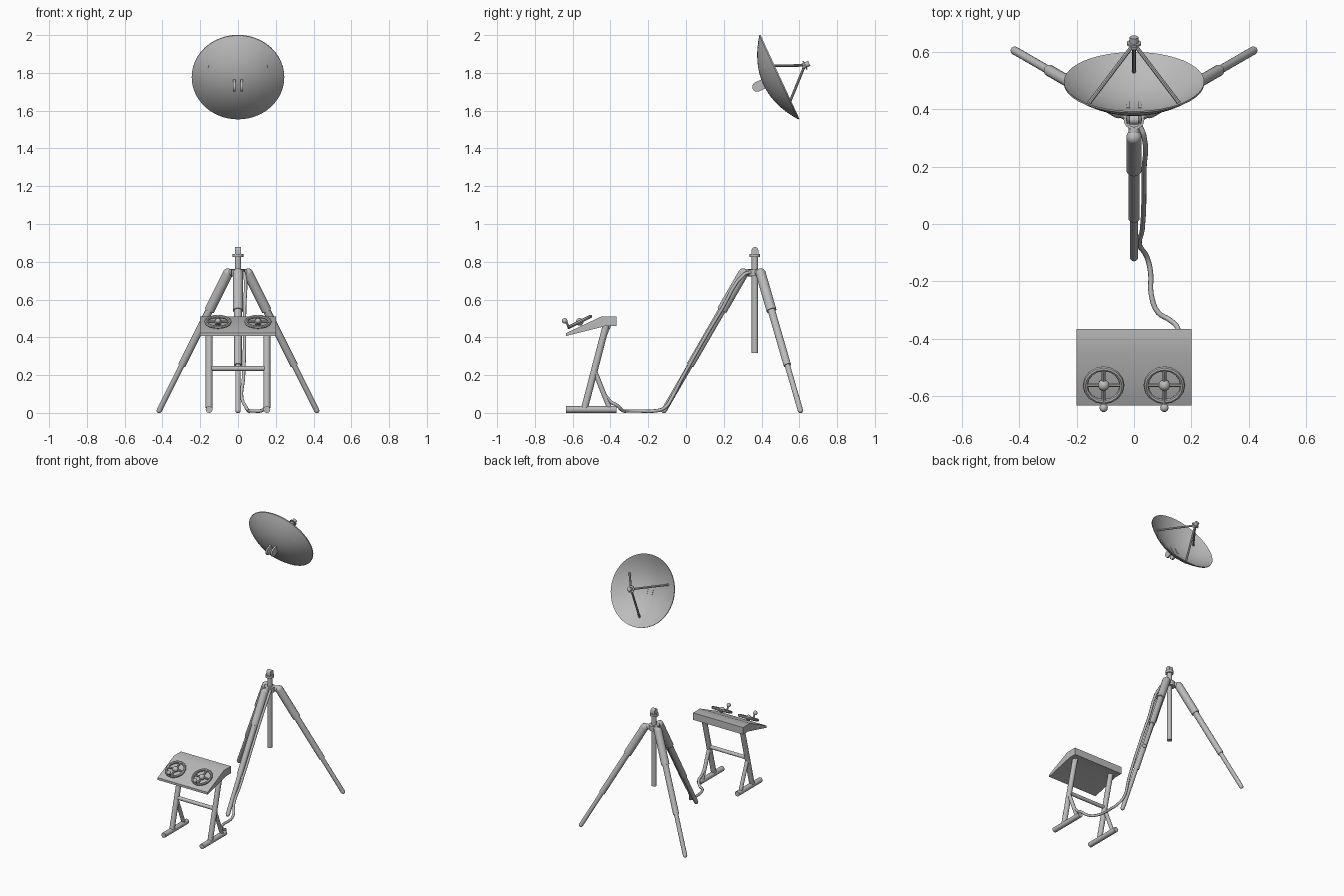
import bpy
import bmesh
import math
from mathutils import Vector, Matrix

cube = bpy.data.objects.get("Cube")
if cube:
    bpy.data.objects.remove(cube, do_unlink=True)

GREY = (0.5, 0.5, 0.5, 1)
metal = bpy.data.materials.new("grey_metal")
metal.use_nodes = True
metal.diffuse_color = GREY
metal.node_tree.nodes["Principled BSDF"].inputs["Base Color"].default_value = GREY
parts = []


def finish(name, bm, matrix=None):
    bmesh.ops.recalc_face_normals(bm, faces=bm.faces)
    if matrix:
        bm.transform(matrix)
    mesh = bpy.data.meshes.new(name)
    bm.to_mesh(mesh)
    bm.free()
    mesh.materials.append(metal)
    obj = bpy.data.objects.new(name, mesh)
    bpy.context.collection.objects.link(obj)
    parts.append(obj)
    return obj


def rod(name, a, b, r, r2=None, sides=16, matrix=None):
    a, b = Vector(a), Vector(b)
    d = b - a
    place = Matrix.Translation((a + b) / 2) @ d.to_track_quat('Z', 'Y').to_matrix().to_4x4()
    bm = bmesh.new()
    bmesh.ops.create_cone(bm, cap_ends=True, segments=sides, radius1=r,
                          radius2=r if r2 is None else r2, depth=d.length, matrix=place)
    return finish(name, bm, matrix)


def ball(name, p, r, matrix=None):
    bm = bmesh.new()
    bmesh.ops.create_uvsphere(bm, u_segments=16, v_segments=10, radius=r,
                              matrix=Matrix.Translation(p))
    return finish(name, bm, matrix)


def revolve(name, profile, steps, matrix, closed=True):
    # spin an (r, z) profile around the local z axis
    bm = bmesh.new()
    verts = [bm.verts.new((r, 0, z)) for r, z in profile]
    edges = [bm.edges.new(pair) for pair in zip(verts, verts[1:])]
    if closed:
        edges.append(bm.edges.new((verts[-1], verts[0])))
    bmesh.ops.spin(bm, geom=verts + edges, cent=(0, 0, 0), axis=(0, 0, 1),
                   angle=math.tau, steps=steps)
    bmesh.ops.remove_doubles(bm, verts=bm.verts, dist=0.0001)
    return finish(name, bm, matrix)


def extrude_x(name, outline, x0, x1):
    # push a (y, z) outline along x
    bm = bmesh.new()
    face = bm.faces.new([bm.verts.new((x0, y, z)) for y, z in outline])
    out = bmesh.ops.extrude_face_region(bm, geom=[face])
    bmesh.ops.translate(bm, vec=(x1 - x0, 0, 0),
                        verts=[v for v in out["geom"] if isinstance(v, bmesh.types.BMVert)])
    return finish(name, bm)


# Dish: thin paraboloid tilted up and backwards
R, DEPTH = 0.245, 0.09
tilt = Matrix.Translation((0, 0.491, 1.776)) @ Matrix.Rotation(math.radians(-65.1), 4, 'X')


def bowl(r):
    return DEPTH * ((r / R) ** 2 - 1)


radii = [R * i / 10 for i in range(11)]
profile = [(r, bowl(r)) for r in radii] + [(r, bowl(r) + 0.007) for r in reversed(radii)]
revolve("dish", profile, 48, tilt, closed=False)

# Feed horn on three struts
for i, (x, y) in enumerate([(0.16, -0.085), (-0.16, -0.085), (0, 0.18)]):
    rod(f"feed_strut_{i}", (x, y, bowl(math.hypot(x, y))), (0, 0, 0.152), 0.007, sides=8, matrix=tilt)
rod("feed_horn", (0, 0, 0.135), (0, 0, 0.178), 0.015, matrix=tilt)
rod("feed_plate", (0, 0, 0.15), (0, 0, 0.157), 0.025, matrix=tilt)

# Pair of rounded mounting tabs behind the dish
tip, back = Vector((0.377, 1.726)), Vector((0.906, 0.42))
side = Vector((-0.42, 0.906))
outline = [tip + 0.026 * (side * math.cos(t) - back * math.sin(t))
           for t in (math.pi * i / 10 for i in range(11))]
outline += [tip + back * 0.045 - side * 0.026, tip + back * 0.045 + side * 0.026]
for s, label in ((1, "left"), (-1, "right")):
    extrude_x(f"dish_tab_{label}", outline, s * 0.02 - 0.006, s * 0.02 + 0.006)

# Tripod column, collar and rounded head
CY = 0.365
rod("tripod_column", (0, CY, 0.317), (0, CY, 0.83), 0.017)
rod("tripod_collar", (0, CY, 0.825), (0, CY, 0.842), 0.028)
rod("tripod_hub", (0, CY, 0.725), (0, CY, 0.76), 0.036)
head = [(CY + 0.018 * math.cos(t), 0.86 + 0.018 * math.sin(t))
        for t in (math.pi * i / 10 for i in range(11))]
head += [(CY - 0.018, 0.835), (CY + 0.018, 0.835)]
extrude_x("tripod_head", head, -0.016, 0.016)

# Three telescopic legs
for name, angle in (("front", -90), ("back_left", 30), ("back_right", 150)):
    out = Vector((math.cos(math.radians(angle)), math.sin(math.radians(angle)), 0))

    def at(r, z):
        return Vector((0, CY, z)) + out * r

    top, foot = at(0.062, 0.738), at(0.482, 0.012)
    rod(f"{name}_hub_arm", at(0.01, 0.742), at(0.062, 0.742), 0.019)
    ball(f"{name}_leg_elbow", top, 0.027)
    for part, a, b, r in (("upper", 0, 0.27, 0.027), ("middle", 0.26, 0.67, 0.02),
                          ("lower", 0.66, 1, 0.0145)):
        rod(f"{name}_leg_{part}", top.lerp(foot, a), top.lerp(foot, b), r)
    ball(f"{name}_leg_tip", foot, 0.0135)

# Console desk top with a sloping panel
desk = [(-0.634, 0.407), (-0.425, 0.46), (-0.367, 0.46), (-0.367, 0.511),
        (-0.447, 0.511), (-0.634, 0.423)]
extrude_x("console_top", desk, -0.2, 0.2)

# Console stand and handwheels, mirrored on both sides
for s, label in ((1, "left"), (-1, "right")):
    x = s * 0.153
    rod(f"console_foot_{label}", (x, -0.634, 0.018), (x, -0.367, 0.018), 0.018)
    rod(f"console_leg_{label}", (x, -0.537, 0.025), (x, -0.42, 0.475), 0.018)
    rod(f"console_brace_{label}", (x, -0.405, 0.025), (x, -0.485, 0.225), 0.013)

    wheel = Matrix.Translation((s * 0.106, -0.563, 0.482)) @ Matrix.Rotation(math.radians(26.5), 4, 'X')
    ring = [(0.064 + 0.009 * math.cos(t), 0.009 * math.sin(t))
            for t in (math.tau * i / 8 for i in range(8))]
    revolve(f"wheel_rim_{label}", ring, 16, wheel)
    ball(f"wheel_hub_{label}", (0, 0, 0), 0.02, wheel)
    for i, end in enumerate(((1, 0, 0), (0, 1, 0))):
        v = Vector(end) * 0.064
        rod(f"wheel_spoke_{label}_{i}", -v, v, 0.007, sides=8, matrix=wheel)
    rod(f"wheel_handle_{label}", (0, -0.064, 0), (0, -0.064, 0.036), 0.006, sides=8, matrix=wheel)
    ball(f"wheel_knob_{label}", (0, -0.0685, 0.04), 0.0145, wheel)
rod("console_crossbar", (-0.153, -0.483, 0.235), (0.153, -0.483, 0.235), 0.013)

# Cable from the tripod top, along the ground, up the console leg
path = [(0.02, 0.345, 0.745), (0.034, 0.31, 0.735), (0.035, 0.19, 0.55), (0.029, -0.02, 0.185),
        (0.02, -0.075, 0.08), (0.045, -0.115, 0.025), (0.058, -0.17, 0.01), (0.06, -0.245, 0.01),
        (0.085, -0.31, 0.01), (0.125, -0.335, 0.012), (0.153, -0.365, 0.04), (0.153, -0.4, 0.06),
        (0.153, -0.455, 0.15), (0.153, -0.48, 0.22), (0.153, -0.458, 0.33), (0.153, -0.405, 0.465)]
curve = bpy.data.curves.new("cable", 'CURVE')
curve.dimensions = '3D'
curve.bevel_depth = 0.009
curve.bevel_resolution = 2
curve.resolution_u = 4
curve.use_fill_caps = True
spline = curve.splines.new('BEZIER')
spline.bezier_points.add(len(path) - 1)
for point, co in zip(spline.bezier_points, path):
    point.co = co
    point.handle_left_type = point.handle_right_type = 'AUTO'
curve.materials.append(metal)
bpy.context.collection.objects.link(bpy.data.objects.new("cable", curve))

# Smooth shading with sharp edges kept
bpy.ops.object.select_all(action='DESELECT')
for obj in parts:
    obj.select_set(True)
bpy.context.view_layer.objects.active = parts[0]
bpy.ops.object.shade_smooth_by_angle(angle=math.radians(35))
